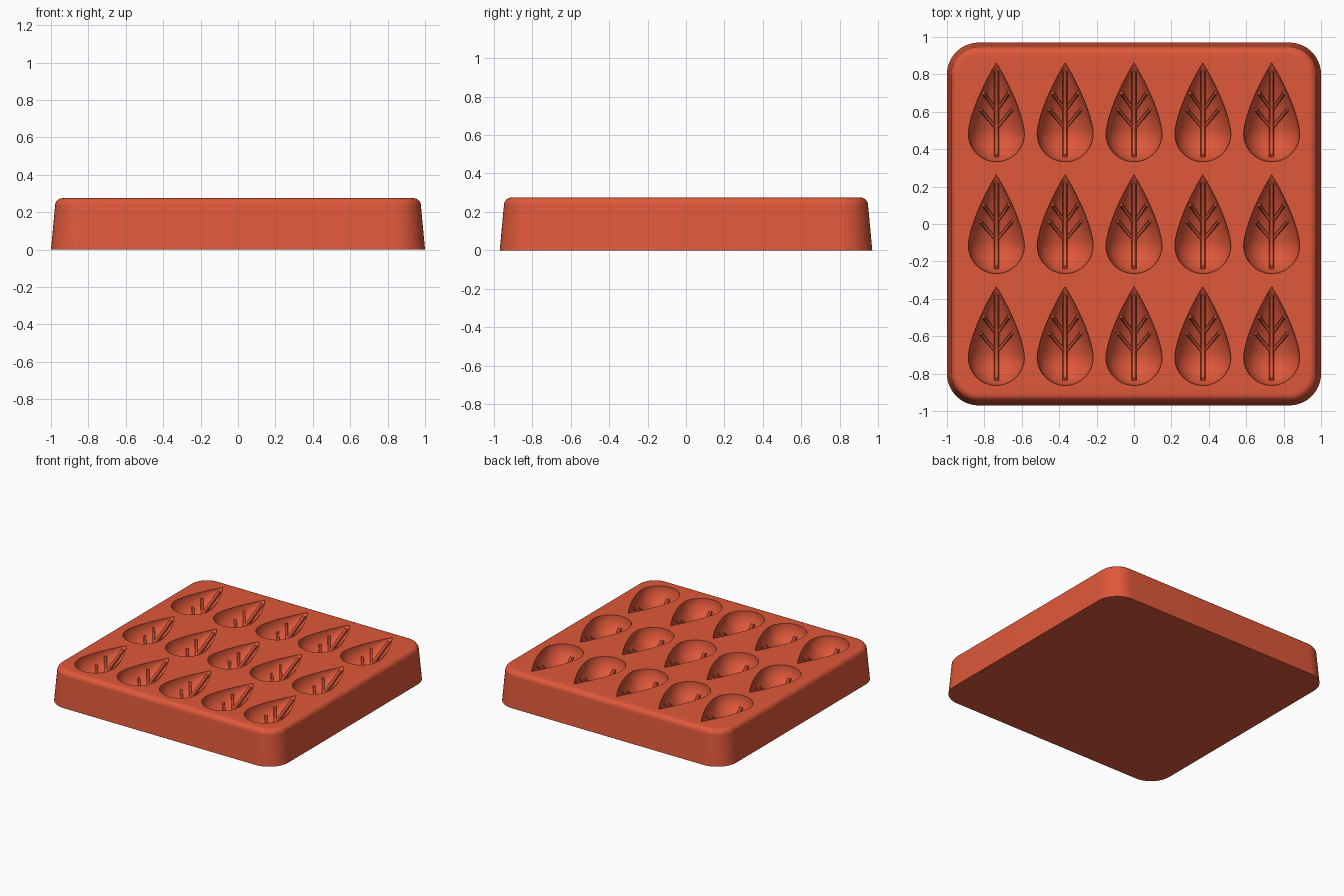
import bpy, bmesh, math
from mathutils import Vector

cube = bpy.data.objects.get("Cube")
if cube:
    bpy.data.objects.remove(cube, do_unlink=True)

TOP = 0.275
HALF_X, HALF_Y = 1.0, 0.97
CORNER = 0.17
COLUMN_PITCH, ROW_PITCH = 0.368, 0.598
RADIUS, BOWL_Y, TIP_Y = 0.15, -0.115, 0.265

red = bpy.data.materials.new("terracotta_red")
red.use_nodes = True
colour = (0.74, 0.098, 0.042, 1)
red.diffuse_color = colour
red.node_tree.nodes["Principled BSDF"].inputs["Base Color"].default_value = colour


def make_object(name, bm):
    bmesh.ops.recalc_face_normals(bm, faces=bm.faces)
    mesh = bpy.data.meshes.new(name)
    bm.to_mesh(mesh)
    bm.free()
    mesh.materials.append(red)
    obj = bpy.data.objects.new(name, mesh)
    bpy.context.collection.objects.link(obj)
    return obj


def loft(bm, rings):
    """Skin closed rings of points and cap both ends."""
    loops = [[bm.verts.new(p) for p in ring] for ring in rings]
    for a, b in zip(loops, loops[1:]):
        n = len(a)
        for i in range(n):
            bm.faces.new((a[i], a[(i + 1) % n], b[(i + 1) % n], b[i]))
    bm.faces.new(loops[0])
    bm.faces.new(loops[-1])


def smooth(obj, angle):
    bpy.ops.object.select_all(action="DESELECT")
    obj.select_set(True)
    bpy.context.view_layer.objects.active = obj
    bpy.ops.object.shade_smooth_by_angle(angle=math.radians(angle))


def rounded_rectangle(inset, z, steps=12):
    r = CORNER - inset
    points = []
    for q, (sx, sy) in enumerate([(1, 1), (-1, 1), (-1, -1), (1, -1)]):
        for i in range(steps + 1):
            a = math.pi / 2 * (q + i / steps)
            points.append((sx * (HALF_X - CORNER) + r * math.cos(a),
                           sy * (HALF_Y - CORNER) + r * math.sin(a), z))
    return points


def leaf_radius(y):
    """Half width, and depth, of the leaf hollow at y."""
    if y < BOWL_Y:
        return math.sqrt(max(RADIUS ** 2 - (y - BOWL_Y) ** 2, 0))
    t = (y - BOWL_Y) / (TIP_Y - BOWL_Y)
    return RADIUS * max(1 - t ** 1.5, 0)


def surface(x, y):
    """Point and inward normal on the hollow."""
    r = leaf_radius(y)
    depth = math.sqrt(max(r * r - x * x, 0))
    slope = (leaf_radius(y + 0.001) - leaf_radius(y - 0.001)) / 0.002
    return Vector((x, y, -depth)), Vector((-x / r, slope, depth / r)).normalized()


def add_vein(bm, start, end, width, height, steps=20):
    samples = [surface(*Vector(start).lerp(Vector(end), i / steps)) for i in range(steps + 1)]
    rings = []
    for i, (p, n) in enumerate(samples):
        along = samples[min(i + 1, steps)][0] - samples[max(i - 1, 0)][0]
        side = along.cross(n).normalized() * width / 2
        up, down = n * height, n * -0.015
        rings.append([p + side + down, p + side + up * 0.7, p + side * 0.6 + up,
                      p - side * 0.6 + up, p - side + up * 0.7, p - side + down])
    loft(bm, rings)


# Tray block: tapered walls and a rounded top edge
fillet, wall_inset = 0.04, 0.022
sections = [(0, 0), (wall_inset, TOP - fillet)]
for i in range(1, 9):
    a = math.pi / 2 * i / 8
    sections.append((wall_inset + fillet * (1 - math.cos(a)), TOP - fillet * (1 - math.sin(a))))
bm = bmesh.new()
loft(bm, [rounded_rectangle(inset, z) for inset, z in sections])
tray = make_object("tray", bm)

centres = [(c * COLUMN_PITCH, r * ROW_PITCH) for c in range(-2, 3) for r in range(-1, 2)]

# Teardrop cutters for the hollows
bowl = [BOWL_Y - RADIUS * math.cos(math.pi / 2 * i / 14) for i in range(1, 15)]
point = [BOWL_Y + (TIP_Y - BOWL_Y) * i / 18 for i in range(1, 18)]
stations = [bowl[0] - 0.0008] + bowl + point + [TIP_Y - 0.001]
bm = bmesh.new()
segments = 56
for cx, cy in centres:
    rings = []
    for y in stations:
        r = max(leaf_radius(y), 0.0008)
        angles = [2 * math.pi * (i + 0.5) / segments for i in range(segments)]
        rings.append([(cx + r * math.cos(a), cy + y, TOP + r * math.sin(a)) for a in angles])
    loft(bm, rings)
cutter = make_object("hollow_cutter", bm)
cutter.hide_render = True

cut = tray.modifiers.new("hollows", "BOOLEAN")
cut.operation = "DIFFERENCE"
cut.solver = "EXACT"
cut.object = cutter
bpy.context.view_layer.objects.active = tray
bpy.ops.object.modifier_apply(modifier=cut.name)
bpy.data.objects.remove(cutter, do_unlink=True)
smooth(tray, 30)

# Raised veins: one midrib and two pairs of side veins in each hollow
bm = bmesh.new()
add_vein(bm, (0, -0.24), (0, 0.225), 0.026, 0.017, 36)
for s in (-1, 1):
    add_vein(bm, (0, 0.01), (s * 0.072, 0.105), 0.018, 0.012)
    add_vein(bm, (0, -0.085), (s * 0.088, 0.015), 0.018, 0.012)
veins = make_object("leaf_veins", bm)
smooth(veins, 30)
for i, (cx, cy) in enumerate(centres):
    obj = veins if i == 0 else bpy.data.objects.new("leaf_veins", veins.data)
    if i:
        bpy.context.collection.objects.link(obj)
    obj.location = (cx, cy, TOP)
